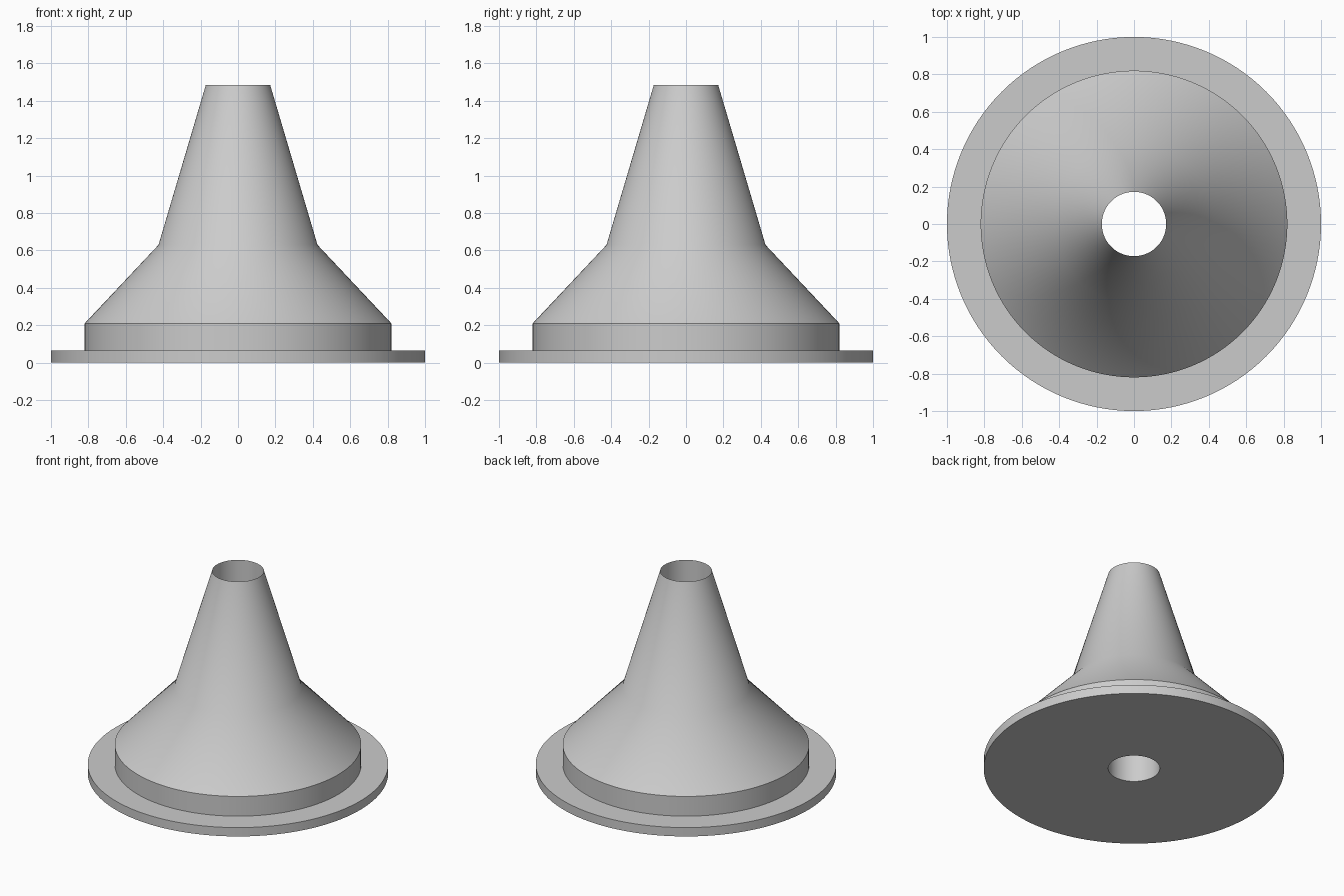
import bpy, bmesh, math

cube = bpy.data.objects.get("Cube")
if cube:
    bpy.data.objects.remove(cube, do_unlink=True)

SEGMENTS = 128
BORE = 0.172

# Plain grey finish
grey = bpy.data.materials.new("plain grey")
grey.use_nodes = True
color = (0.6, 0.6, 0.6, 1)
grey.diffuse_color = color
grey.node_tree.nodes["Principled BSDF"].inputs["Base Color"].default_value = color


def lathe(name, profile):
    """Turn a closed (radius, height) profile around the z axis."""
    bm = bmesh.new()
    verts = [bm.verts.new((r, 0, z)) for r, z in profile]
    edges = [bm.edges.new((v, verts[(i + 1) % len(verts)])) for i, v in enumerate(verts)]
    bmesh.ops.spin(bm, geom=verts + edges, cent=(0, 0, 0), axis=(0, 0, 1),
                   angle=math.tau, steps=SEGMENTS, use_merge=True)
    bmesh.ops.remove_doubles(bm, verts=bm.verts, dist=0.0001)
    bmesh.ops.recalc_face_normals(bm, faces=bm.faces)
    mesh = bpy.data.meshes.new(name)
    bm.to_mesh(mesh)
    bm.free()
    mesh.materials.append(grey)
    obj = bpy.data.objects.new(name, mesh)
    bpy.context.collection.objects.link(obj)
    bpy.ops.object.select_all(action="DESELECT")
    obj.select_set(True)
    bpy.context.view_layer.objects.active = obj
    bpy.ops.object.shade_smooth_by_angle(angle=math.radians(30))
    return obj


# Flange, collar, shoulder and nozzle turned in one piece around a straight bore
lathe("flanged_nozzle", [
    (BORE, 0), (1, 0), (1, 0.065),      # flange
    (0.82, 0.065), (0.82, 0.21),        # collar
    (0.425, 0.63),                      # shoulder
    (BORE, 1.485),                      # nozzle tip meets the bore
])
